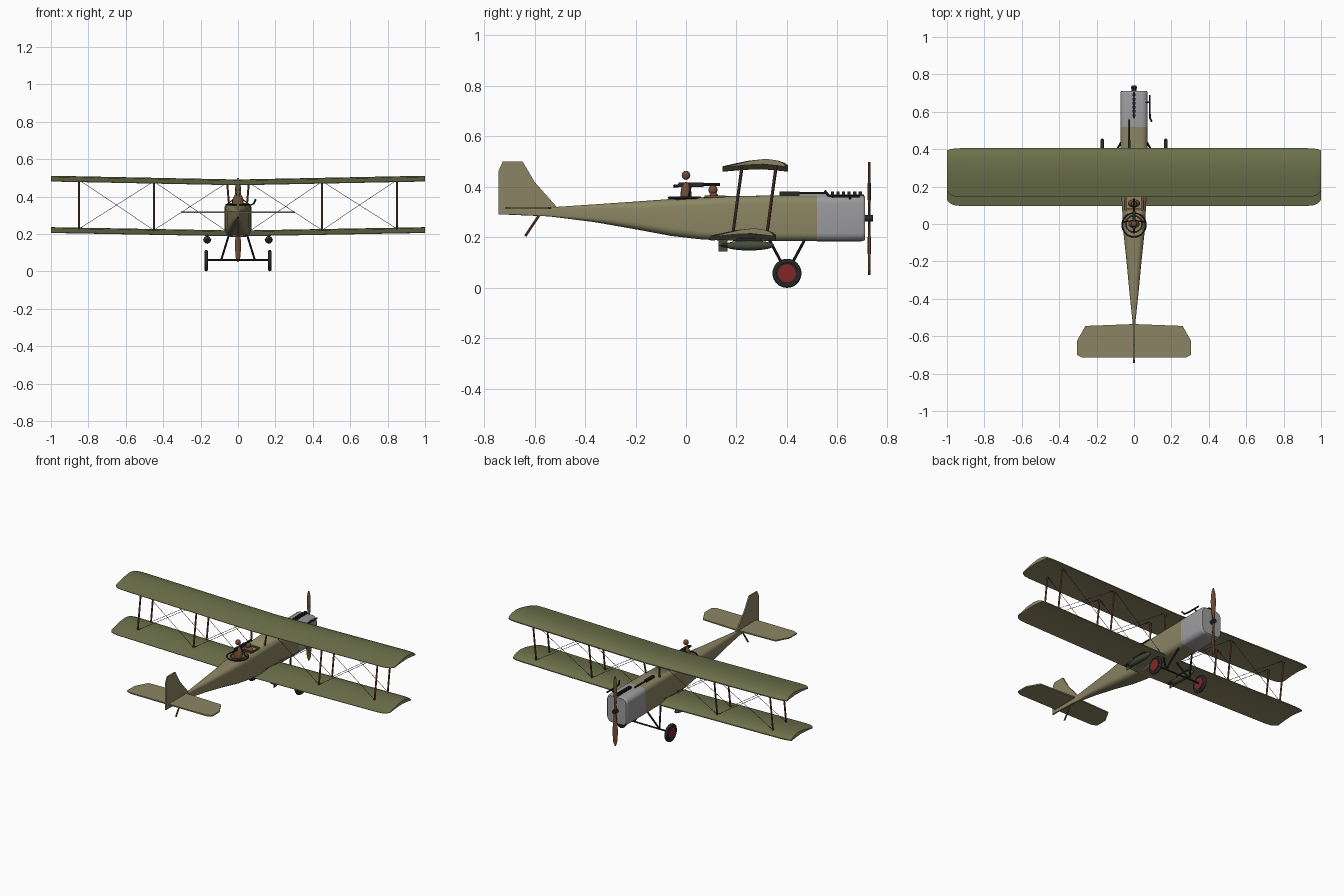
import bpy, bmesh, math
from mathutils import Vector

if "Cube" in bpy.data.objects:
    bpy.data.objects.remove(bpy.data.objects["Cube"])

def mat(name, r, g, b):
    m = bpy.data.materials.new(name)
    m.diffuse_color = (r, g, b, 1)
    m.use_nodes = True
    m.node_tree.nodes["Principled BSDF"].inputs["Base Color"].default_value = m.diffuse_color
    return m

TAN = mat("linen", .26, .235, .125)
GREEN = mat("olive", .15, .165, .07)
METAL = mat("metal", .33, .33, .34)
WOOD = mat("wood", .17, .075, .035)
DARK = mat("dark", .02, .02, .022)
RED = mat("red", .22, .02, .018)
BOMB = mat("bomb_green", .06, .07, .04)

def finish(name, bm, *mats, angle=35):
    bmesh.ops.recalc_face_normals(bm, faces=bm.faces[:])
    me = bpy.data.meshes.new(name)
    bm.to_mesh(me)
    bm.free()
    ob = bpy.data.objects.new(name, me)
    bpy.context.collection.objects.link(ob)
    for m in mats:
        me.materials.append(m)
    bpy.ops.object.select_all(action='DESELECT')
    ob.select_set(True)
    bpy.context.view_layer.objects.active = ob
    bpy.ops.object.shade_smooth_by_angle(angle=math.radians(angle))
    return ob

def loft(name, rings, *mats):
    bm = bmesh.new()
    vs = [[bm.verts.new(p) for p in r] for r in rings]
    n = len(vs[0])
    for a, b in zip(vs, vs[1:]):
        for i in range(n):
            bm.faces.new((a[i], a[(i + 1) % n], b[(i + 1) % n], b[i]))
    bm.faces.new(vs[0])
    bm.faces.new(vs[-1])
    return finish(name, bm, *mats)

def tube(name, a, b, r, m, r2=None, seg=10):
    a, b = Vector(a), Vector(b)
    bm = bmesh.new()
    bmesh.ops.create_cone(bm, cap_ends=True, segments=seg, radius1=r,
                          radius2=r if r2 is None else r2, depth=(b - a).length)
    q = Vector((0, 0, 1)).rotation_difference(b - a).to_matrix()
    for v in bm.verts:
        v.co = q @ v.co + (a + b) / 2
    return finish(name, bm, m)

def ball(name, c, s, m):
    bm = bmesh.new()
    bmesh.ops.create_uvsphere(bm, u_segments=20, v_segments=12, radius=1)
    for v in bm.verts:
        v.co = Vector(c) + Vector([p * q for p, q in zip(v.co, s)])
    return finish(name, bm, m)

def box(name, c, s, m):
    bm = bmesh.new()
    bmesh.ops.create_cube(bm, size=1)
    for v in bm.verts:
        v.co = Vector(c) + Vector([p * q for p, q in zip(v.co, s)])
    return finish(name, bm, m)

def plate(name, outline, normal, t, m):
    return loft(name, [[Vector(p) + Vector(normal) * s * t / 2 for p in outline] for s in (-1, 1)], m)

def ring(name, c, R, r, m, axis='Z'):
    bpy.ops.mesh.primitive_torus_add(location=c, major_radius=R, minor_radius=r,
        major_segments=32, minor_segments=8, rotation=(0, math.pi / 2 if axis == 'X' else 0, 0))
    ob = bpy.context.object
    ob.name = name
    ob.data.materials.append(m)
    bpy.ops.object.shade_smooth()

# fuselage: rounded-rectangle sections lofted along y
def section(y, hw, z0, z1):
    hh, zc = (z1 - z0) / 2, (z0 + z1) / 2
    r = min(.032, hw * .7, hh * .7)
    pts = []
    for k, (sx, sz) in enumerate(((1, 1), (-1, 1), (-1, -1), (1, -1))):
        for i in range(6):
            a = math.radians(90 * k + 18 * i)
            pts.append((sx * (hw - r) + r * math.cos(a), y, zc + sz * (hh - r) + r * math.sin(a)))
    return pts

body = loft("fuselage", [section(*s) for s in (
    (-.735, .004, .291, .311), (-.54, .006, .283, .319), (-.36, .025, .260, .331),
    (-.2, .040, .232, .342), (-.06, .055, .206, .352), (.05, .062, .193, .358),
    (.15, .067, .187, .363), (.35, .072, .185, .366), (.52, .073, .185, .366))], TAN)
loft("nose_cowling", [section(*s) for s in (
    (.519, .0735, .1845, .3665), (.695, .0735, .1845, .3665), (.705, .072, .187, .364), (.71, .068, .191, .360))], METAL)

# cockpit openings
cutters = [tube("gunner_cutter", (0, 0, .26), (0, 0, .45), .042, WOOD, seg=28),
           box("pilot_cutter", (0, .115, .35), (.085, .07, .15), WOOD)]
for c in cutters:
    c.hide_render = True
    c.hide_viewport = True
    mod = body.modifiers.new("opening", 'BOOLEAN')
    mod.operation = 'DIFFERENCE'
    mod.object = c
for s in (-1, 1):
    box("cockpit_side_rim", (s * .045, .115, .362), (.009, .08, .008), WOOD)
    box("cockpit_end_rim", (0, .115 + s * .037, .362), (.095, .009, .008), WOOD)
ring("gun_ring", (0, -.005, .357), .064, .004, DARK)
ring("gunner_cockpit_rim", (0, 0, .356), .043, .004, WOOD)

# crew and guns
ball("gunner_body", (0, 0, .365), (.03, .022, .055), WOOD)
ball("gunner_head", (0, 0, .446), (.016, .017, .018), WOOD)
ball("pilot_body", (0, .11, .345), (.033, .022, .035), WOOD)
ball("pilot_head", (0, .107, .388), (.016, .018, .019), WOOD)
box("rear_gun_body", (0, .02, .408), (.014, .10, .018), DARK)
tube("rear_gun_barrel", (0, .06, .41), (0, .135, .41), .006, DARK)
tube("rear_gun_grip", (0, -.05, .402), (0, -.02, .406), .006, DARK)
for s in (-1, 1):
    tube("gun_mount", (s * .06, .01, .357), (0, .02, .405), .003, DARK)
box("forward_gun_body", (-.025, .41, .373), (.014, .08, .016), DARK)
tube("forward_gun_barrel", (-.025, .44, .374), (-.025, .56, .374), .005, DARK)

# engine stubs and side pipe
for i in range(6):
    box("engine_stub", (0, .58 + i * .022, .371), (.018, .013, .022), DARK)
box("engine_rail", (0, .635, .366), (.012, .14, .008), DARK)
pipe = [(.084, .69, .362), (.084, .60, .362), (.086, .565, .365), (.094, .55, .384)]
for a, b in zip(pipe, pipe[1:]):
    tube("exhaust_pipe", a, b, .005, DARK)
tube("exhaust_bracket", (.06, .65, .35), (.084, .65, .362), .004, DARK)

# wings: cambered section, rounded tips, slight dihedral
FOIL = [(0, .006), (.05, .016), (.15, .025), (.35, .031), (.6, .025), (.85, .012), (1, .003),
        (1, 0), (.7, .007), (.4, .010), (.1, .003), (0, 0)]
TIP = [(0, 0, 0), (.93, 0, 0), (.965, .002, .004), (.985, .006, .014), (1, .012, .032)]

def wing(name, y_lead, z_root, z_tip):
    rings = []
    for sx, (x, dl, dt) in [(-1, t) for t in TIP[:0:-1]] + [(1, t) for t in TIP]:
        y0, chord = y_lead - dl, .26 - dl - dt
        rings.append([(sx * x, y0 - c * chord, z_root + (z_tip - z_root) * x + z) for c, z in FOIL])
    ob = loft(name, rings, GREEN, TAN)
    for p in ob.data.polygons:
        p.material_index = 0 if p.normal.z > .05 else 1

wing("upper_wing", .405, .460, .480)
wing("lower_wing", .357, .187, .205)

# interplane struts, centre struts and bracing wires
def top(x, k):
    return Vector((x, (.357, .222)[k], .472 + .02 * abs(x)))

def low(x, k):
    return Vector((x, (.322, .187)[k], .212 + .018 * abs(x)))

for s in (-1, 1):
    for k in (0, 1):
        for x in (.45, .85):
            st = tube("wing_strut", low(s * x, k), top(s * x, k), .0055, WOOD)
        tube("centre_strut", (s * .048, (.340, .205)[k], .355), top(s * .058, k), .0055, WOOD)
        for a, b in ((.06, .45), (.45, .85)):
            tube("bracing_wire", low(s * a, k), top(s * b, k), .0012, DARK, seg=5)
            tube("bracing_wire", low(s * b, k), top(s * a, k), .0012, DARK, seg=5)

# tail
half = [(.26, -.545), (.305, -.625), (.305, -.70), (.275, -.715)]
outline = [(0, -.535)] + half + [(-x, y) for x, y in half[::-1]]
plate("tailplane", [(x, y, .316) for x, y in outline], (0, 0, 1), .008, TAN)
plate("fin", [(0, y, z) for y, z in ((-.51, .318), (-.60, .42), (-.647, .50), (-.726, .50),
      (-.742, .465), (-.742, .29), (-.65, .295))], (1, 0, 0), .009, TAN)
tube("tail_skid", (0, -.58, .29), (0, -.637, .205), .005, WOOD)

# propeller: twisted blades lofted along z
blades = []
for d, w, tw in ((-.224, .004, 15), (-.2, .013, 17), (-.13, .019, 24), (-.05, .012, 45), (0, .009, 60),
                 (.05, .012, -45), (.13, .019, -24), (.2, .013, -17), (.224, .004, -15)):
    a, t = math.radians(tw if d else 0), .0045
    blades.append([(w * u * math.cos(a) - t * v * math.sin(a), .726 + w * u * math.sin(a) * .6 + t * v * math.cos(a), .275 + d)
                   for u, v in [(math.cos(i * math.pi / 4), math.sin(i * math.pi / 4)) for i in range(8)]])
loft("propeller", blades, WOOD)
tube("propeller_hub", (0, .705, .275), (0, .741, .275), .013, DARK, seg=16)

# landing gear and bombs on both sides
tube("axle", (-.17, .40, .06), (.17, .40, .06), .005, DARK)
for s in (-1, 1):
    x = s * .17
    tube("tyre", (x - .007, .40, .0575), (x + .007, .40, .0575), .050, DARK, seg=32)
    ring("tyre_tread", (x, .40, .0575), .048, .0095, DARK, 'X')
    tube("wheel_disc", (x - .0095, .40, .0575), (x + .0095, .40, .0575), .035, RED, seg=32)
    for y in (.33, .47):
        tube("gear_leg", (s * .09, .40, .06), (s * .05, y, .19), .0055, DARK)
    bx = s * .165
    ball("bomb", (bx, .25, .168), (.02, .10, .02), BOMB)
    tube("bomb_tail", (bx, .14, .168), (bx, .20, .168), .006, BOMB, r2=.016)
    box("bomb_fin", (bx, .147, .168), (.003, .035, .046), BOMB)
    box("bomb_fin", (bx, .147, .168), (.046, .035, .003), BOMB)
    box("bomb_rack", (bx, .25, .192), (.012, .10, .012), DARK)
